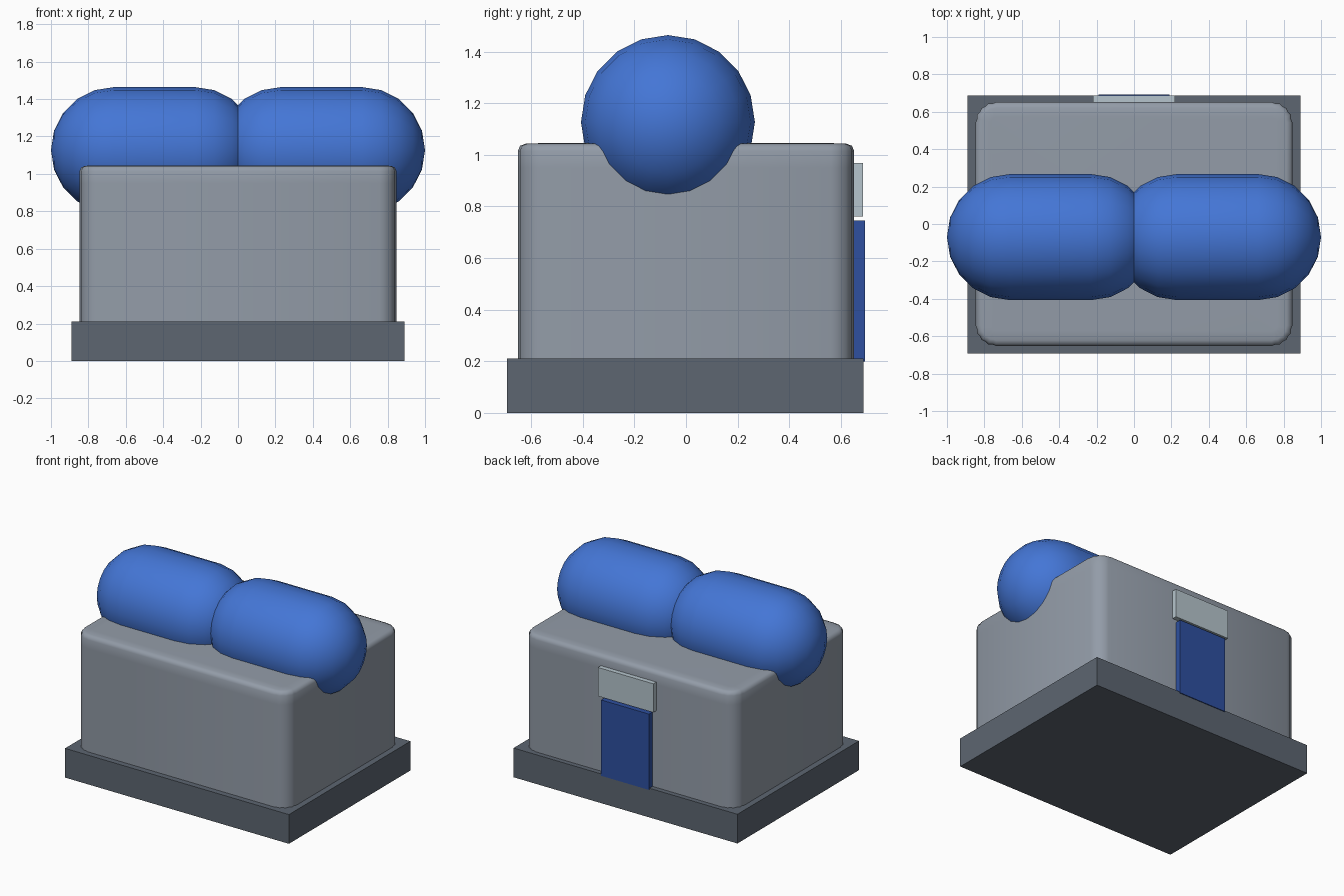
import bpy, bmesh, math
from mathutils import Vector

if "Cube" in bpy.data.objects:
    bpy.data.objects.remove(bpy.data.objects["Cube"])


def material(name, rgb):
    """Flat material from sRGB 0-255 values, stored as linear."""
    linear = [(c / 255 / 12.92) if c < 11 else ((c / 255 + 0.055) / 1.055) ** 2.4 for c in rgb]
    mat = bpy.data.materials.new(name)
    mat.use_nodes = True
    mat.diffuse_color = (*linear, 1)
    bsdf = mat.node_tree.nodes["Principled BSDF"]
    bsdf.inputs["Base Color"].default_value = (*linear, 1)
    bsdf.inputs["Roughness"].default_value = 0.7
    return mat


SLATE = material("slate base", (93, 102, 113))
GREY = material("wall grey", (147, 156, 168))
BLUE = material("roof blue", (68, 118, 214))
NAVY = material("door blue", (46, 80, 160))
PALE = material("sign grey", (182, 197, 205))


def finish(name, bm, mat, smooth_angle=None):
    bmesh.ops.recalc_face_normals(bm, faces=bm.faces)
    mesh = bpy.data.meshes.new(name)
    bm.to_mesh(mesh)
    bm.free()
    mesh.materials.append(mat)
    obj = bpy.data.objects.new(name, mesh)
    bpy.context.collection.objects.link(obj)
    if smooth_angle:
        bpy.ops.object.select_all(action="DESELECT")
        obj.select_set(True)
        bpy.context.view_layer.objects.active = obj
        bpy.ops.object.shade_smooth_by_angle(angle=math.radians(smooth_angle))
    return obj


def box(name, low, high, mat):
    bm = bmesh.new()
    bmesh.ops.create_cube(bm, size=1)
    low, high = Vector(low), Vector(high)
    bmesh.ops.scale(bm, vec=high - low, verts=bm.verts)
    bmesh.ops.translate(bm, vec=(low + high) / 2, verts=bm.verts)
    return finish(name, bm, mat)


def wall_ring(bm, inset, z, half_x=0.847, half_y=0.652, radius=0.11, steps=8):
    """Rounded rectangle whose corner arcs carry shallow flutes."""
    ring = []
    r = radius - inset
    for corner, (sx, sy) in enumerate([(1, 1), (-1, 1), (-1, -1), (1, -1)]):
        for i in range(steps + 1):
            a = math.pi / 2 * (corner + i / steps)
            rr = r * (0.95 if i % 2 else 1)
            ring.append(bm.verts.new((sx * (half_x - radius) + rr * math.cos(a),
                                      sy * (half_y - radius) + rr * math.sin(a), z)))
    return ring


# Base slab
box("base_slab", (-0.89, -0.693, 0), (0.89, 0.687, 0.21), SLATE)

# Main body with fluted corners and a softened top edge
bm = bmesh.new()
rings = [wall_ring(bm, d, z) for d, z in
         [(0, 0.2), (0, 0.95), (0, 1.015), (0.009, 1.035), (0.03, 1.043), (0.08, 1.045)]]
for lower, upper in zip(rings, rings[1:]):
    for i in range(len(lower)):
        j = (i + 1) % len(lower)
        bm.faces.new((lower[i], lower[j], upper[j], upper[i]))
bm.faces.new(rings[0])
bm.faces.new(rings[-1])
finish("main_body", bm, GREY, 60)

# Two capsules meeting on the centre plane
R, INNER, OUTER, SIDES = 0.337, 0.23, 0.663, 20
for side, label in ((1, "left"), (-1, "right")):
    bm = bmesh.new()
    bmesh.ops.create_uvsphere(bm, u_segments=SIDES, v_segments=SIDES // 2, radius=R)
    # Split the sphere at its equator and stretch it into a capsule along x
    equator = [e for e in bm.edges if all(abs(v.co.z) < 1e-4 for v in e.verts)]
    top = [v for v in bm.verts if v.co.z > 1e-4]
    bmesh.ops.split_edges(bm, edges=equator)
    outer = {v for f in bm.faces if f.calc_center_median().z > 0 for v in f.verts}
    rims = [e for e in bm.edges if e.is_boundary]
    for v in bm.verts:
        v.co.z += OUTER if v in outer else INNER
    bmesh.ops.bridge_loops(bm, edges=rims)
    for v in bm.verts:
        v.co = Vector((side * v.co.z, v.co.x - 0.07, v.co.y + 1.127))
    bmesh.ops.bisect_plane(bm, geom=bm.verts[:] + bm.edges[:] + bm.faces[:],
                           plane_co=(0, 0, 0), plane_no=(-side, 0, 0), clear_outer=True)
    finish(label + "_capsule", bm, BLUE, 40)

# Door and sign on the rear wall
box("rear_door", (-0.19, 0.63, 0.2), (0.19, 0.693, 0.745), NAVY)
box("door_sign", (-0.22, 0.63, 0.762), (0.22, 0.686, 0.968), PALE)
